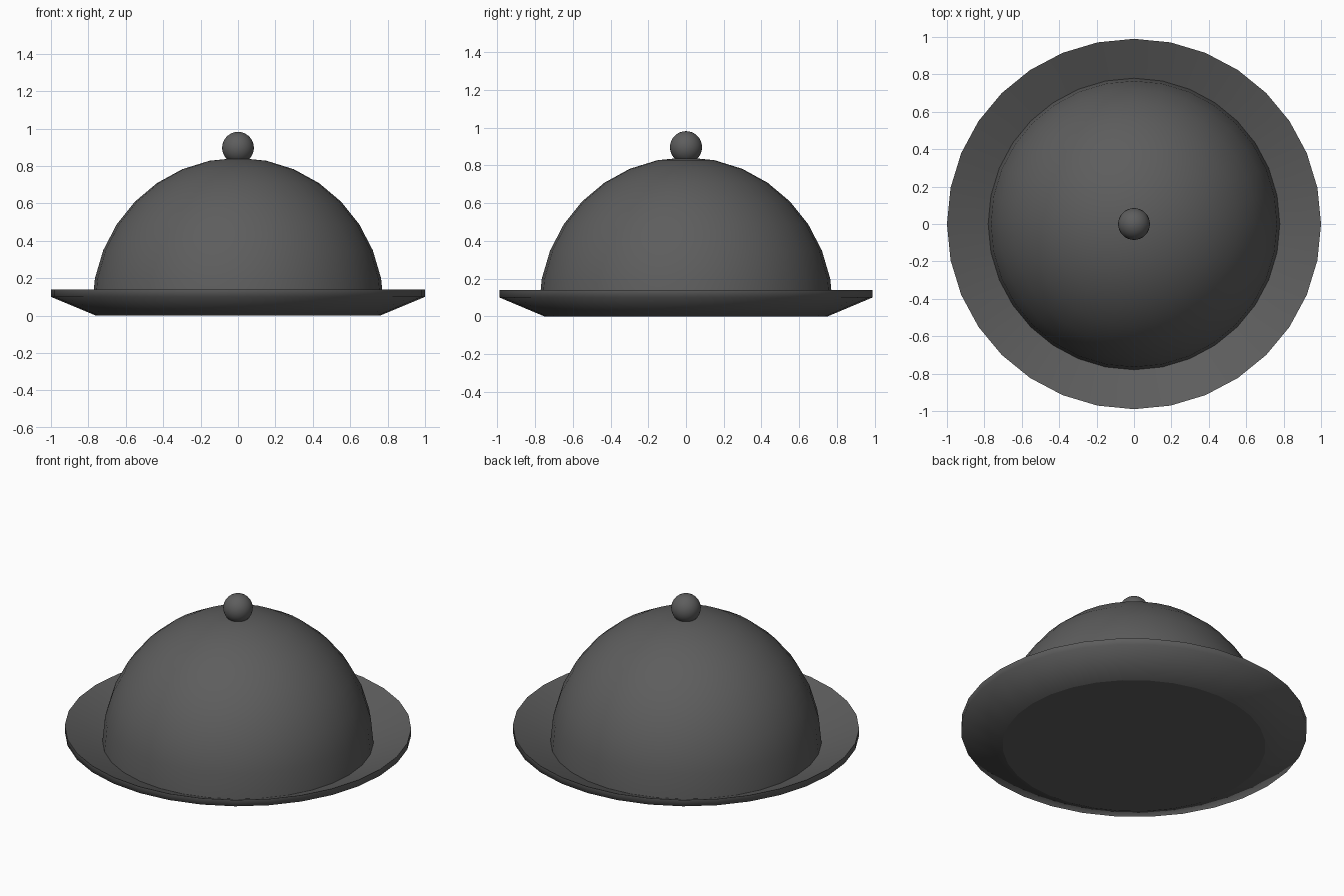
import bpy, bmesh, math
from mathutils import Matrix

cube = bpy.data.objects.get("Cube")
if cube:
    bpy.data.objects.remove(cube)

SIDES = 32

# One dark grey metal for every part
metal = bpy.data.materials.new("dark_grey_metal")
metal.use_nodes = True
grey = (0.11, 0.11, 0.11, 1)
metal.diffuse_color = grey
metal.node_tree.nodes["Principled BSDF"].inputs["Base Color"].default_value = grey


def add_object(name, bm):
    bmesh.ops.recalc_face_normals(bm, faces=bm.faces)
    mesh = bpy.data.meshes.new(name)
    bm.to_mesh(mesh)
    bm.free()
    mesh.materials.append(metal)
    obj = bpy.data.objects.new(name, mesh)
    bpy.context.collection.objects.link(obj)
    return obj


def sphere(rx, rz, z, rings):
    bm = bmesh.new()
    bmesh.ops.create_uvsphere(bm, u_segments=SIDES, v_segments=rings, radius=1)
    for f in bm.faces:
        f.smooth = True
    bm.transform(Matrix.Translation((0, 0, z)) @ Matrix.Diagonal((rx, rx, rz, 1)))
    return bm


# Serving plate: closed dish turned from a short profile (radius, height)
profile = [(0.76, 0), (1, 0.10), (1, 0.14), (0.77, 0.04)]
bm = bmesh.new()
rings = []
for r, z in profile:
    angles = [math.tau * i / SIDES for i in range(SIDES)]
    rings.append([bm.verts.new((r * math.cos(a), 0.99 * r * math.sin(a), z)) for a in angles])
for low, high in zip(rings, rings[1:]):
    for i in range(SIDES):
        j = (i + 1) % SIDES
        bm.faces.new((low[i], low[j], high[j], high[i])).smooth = True
for ring in (rings[0], rings[-1]):
    bm.faces.new(ring)
# Crisp upper rim
for a, b in zip(rings[2], rings[2][1:] + rings[2][:1]):
    bm.edges.get((a, b)).smooth = False
add_object("serving_plate", bm)

# Domed lid: upper half of a sphere, resting inside the plate
base = 0.043
bm = sphere(0.78, 0.80, base, 16)
bmesh.ops.delete(bm, geom=[v for v in bm.verts if v.co.z < base - 0.01], context="VERTS")
add_object("domed_lid", bm)

# Round handle on top of the lid
add_object("lid_knob", sphere(0.085, 0.085, 0.897, 16))
